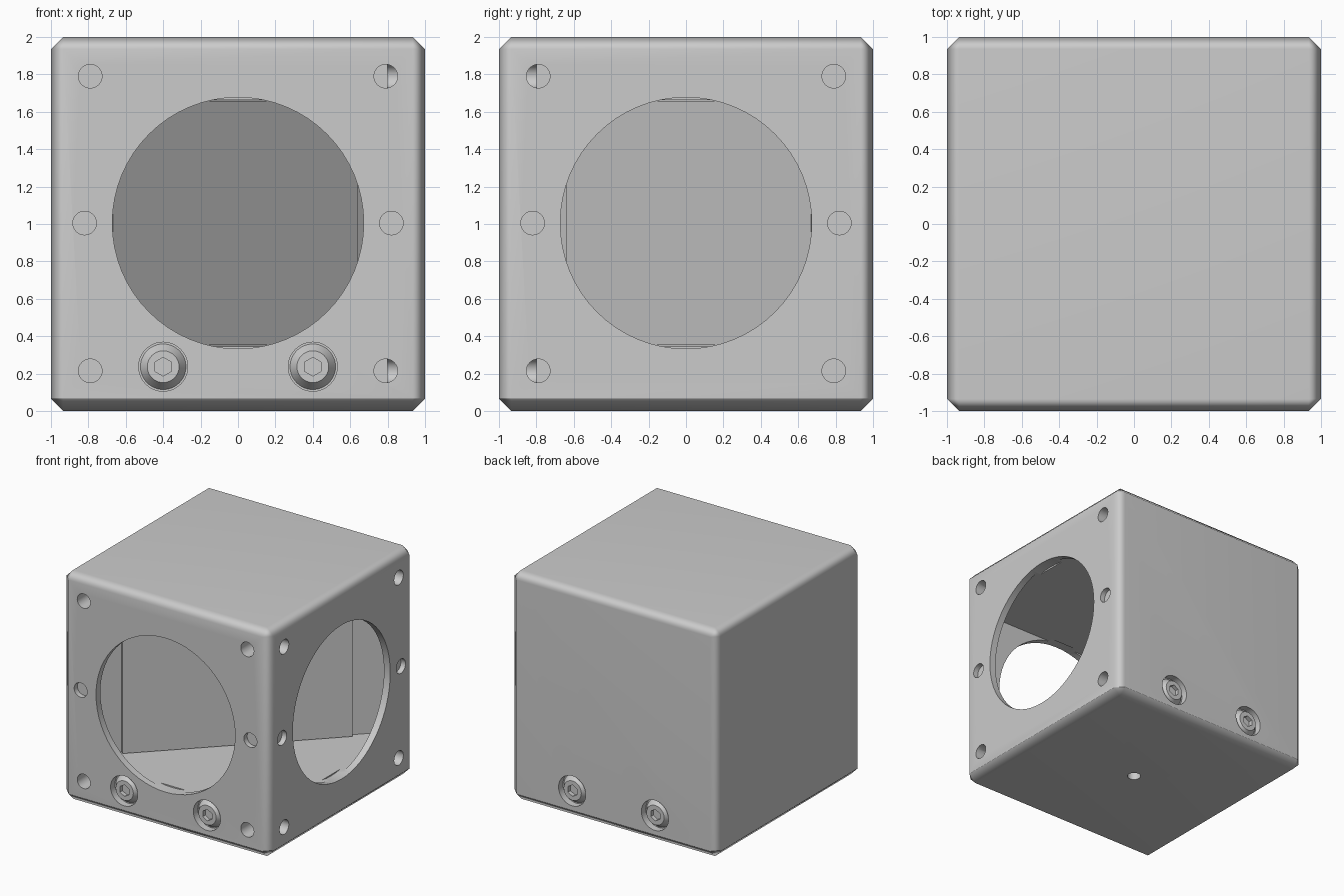
import bpy, bmesh, math
from mathutils import Matrix, Vector

if "Cube" in bpy.data.objects:
    bpy.data.objects.remove(bpy.data.objects["Cube"])

CH = 0.065          # edge chamfer
SEAM = 0.07         # height of the base plate
CZ = 1.005          # height of the port centres


def obj_from_bm(bm, name):
    bmesh.ops.recalc_face_normals(bm, faces=bm.faces)
    me = bpy.data.meshes.new(name)
    bm.to_mesh(me)
    bm.free()
    ob = bpy.data.objects.new(name, me)
    bpy.context.collection.objects.link(ob)
    return ob


def chamfered_slice(name, z0, z1):
    """Chamfered 2 unit cube, trimmed to the band z0..z1."""
    bm = bmesh.new()
    bmesh.ops.create_cube(bm, size=2, matrix=Matrix.Translation((0, 0, 1)))
    bmesh.ops.bevel(bm, geom=bm.edges[:], offset=CH, segments=1, affect='EDGES')
    for z, n in ((z0, -1), (z1, 1)):
        if 0 < z < 2:
            r = bmesh.ops.bisect_plane(bm, geom=bm.verts[:] + bm.edges[:] + bm.faces[:],
                                       plane_co=(0, 0, z), plane_no=(0, 0, n), clear_outer=True)
            edges = [e for e in r['geom_cut'] if isinstance(e, bmesh.types.BMEdge)]
            bmesh.ops.contextual_create(bm, geom=edges)
    return obj_from_bm(bm, name)


def cylinder(name, center, axis, radius, depth, sides=32, r_outer=None, spin=0):
    bm = bmesh.new()
    rot = Vector(axis).to_track_quat('Z', 'Y').to_matrix().to_4x4()
    m = Matrix.Translation(center) @ rot @ Matrix.Rotation(spin, 4, 'Z')
    bmesh.ops.create_cone(bm, cap_ends=True, segments=sides, radius1=radius,
                          radius2=radius if r_outer is None else r_outer, depth=depth, matrix=m)
    return obj_from_bm(bm, name)


def cut(target, cutter):
    mod = target.modifiers.new('cut', 'BOOLEAN')
    mod.operation, mod.solver, mod.object = 'DIFFERENCE', 'EXACT', cutter
    bpy.context.view_layer.objects.active = target
    bpy.ops.object.modifier_apply(modifier=mod.name)
    bpy.data.objects.remove(cutter)


def smooth(ob, angle):
    bpy.ops.object.select_all(action='DESELECT')
    ob.select_set(True)
    bpy.context.view_layer.objects.active = ob
    bpy.ops.object.shade_smooth_by_angle(angle=math.radians(angle))


# housing and base plate
housing = chamfered_slice('housing', SEAM, 2)
base = chamfered_slice('base_plate', 0, SEAM)

# triangular cavity in front of the diagonal
bm = bmesh.new()
w = 0.94
plan = [(-w, -w), (w, -w), (w, w), (w - 0.1, w), (-w, 0.1 - w)]
face = bm.faces.new([bm.verts.new((x, y, 0.345)) for x, y in plan])
ext = bmesh.ops.extrude_face_region(bm, geom=[face])
bmesh.ops.translate(bm, vec=(0, 0, 1.317),
                    verts=[v for v in ext['geom'] if isinstance(v, bmesh.types.BMVert)])
cut(housing, obj_from_bm(bm, 'cavity_cutter'))

# round ports and their mounting holes, front and right faces
for n, u in ((Vector((0, -1, 0)), Vector((1, 0, 0))), (Vector((1, 0, 0)), Vector((0, 1, 0)))):
    up = Vector((0, 0, 1))
    cut(housing, cylinder('port_cutter', n + up * CZ, n, 0.672, 0.2, 64))
    for s in (-1, 1):
        for a, z, d in ((0.79, 1.79, 0.2), (0.82, 1.005, 0.045), (0.79, 0.215, 0.2)):
            cut(housing, cylinder('hole_cutter', n + u * (s * a) + up * z, n, 0.063, 2 * d))

# counterbored screws, front and back
screws = []
for fy in (-1, 1):
    for x in (-0.4, 0.4):
        ax = Vector((0, fy, 0))
        p = Vector((x, fy, 0.237))
        cut(housing, cylinder('counterbore_cutter', p, ax, 0.131, 0.12, 48))
        head = cylinder('screw_head', p - ax * 0.035, ax, 0.125, 0.06, 48, r_outer=0.085)
        cut(head, cylinder('socket_cutter', p, ax, 0.05, 0.08, 6))
        screws.append(head)

# threaded mounting hole underneath
cut(base, cylinder('mount_cutter', (0, 0, 0), (0, 0, 1), 0.055, 0.3))
cut(housing, cylinder('mount_cutter', (0, 0, 0), (0, 0, 1), 0.055, 0.5))

# diagonal mirror plate
bm = bmesh.new()
m = (Matrix.Translation((-0.036, 0.036, 1.005)) @ Matrix.Rotation(math.radians(45), 4, 'Z')
     @ Matrix.Diagonal((1.85, 0.06, 1.305, 1)))
bmesh.ops.create_cube(bm, size=1, matrix=m)
mirror = obj_from_bm(bm, 'mirror')

# soft shading across the chamfers
for ob in (housing, base):
    smooth(ob, 50)
    wn = ob.modifiers.new('weighted', 'WEIGHTED_NORMAL')
    wn.keep_sharp = True
for ob in screws:
    smooth(ob, 30)
